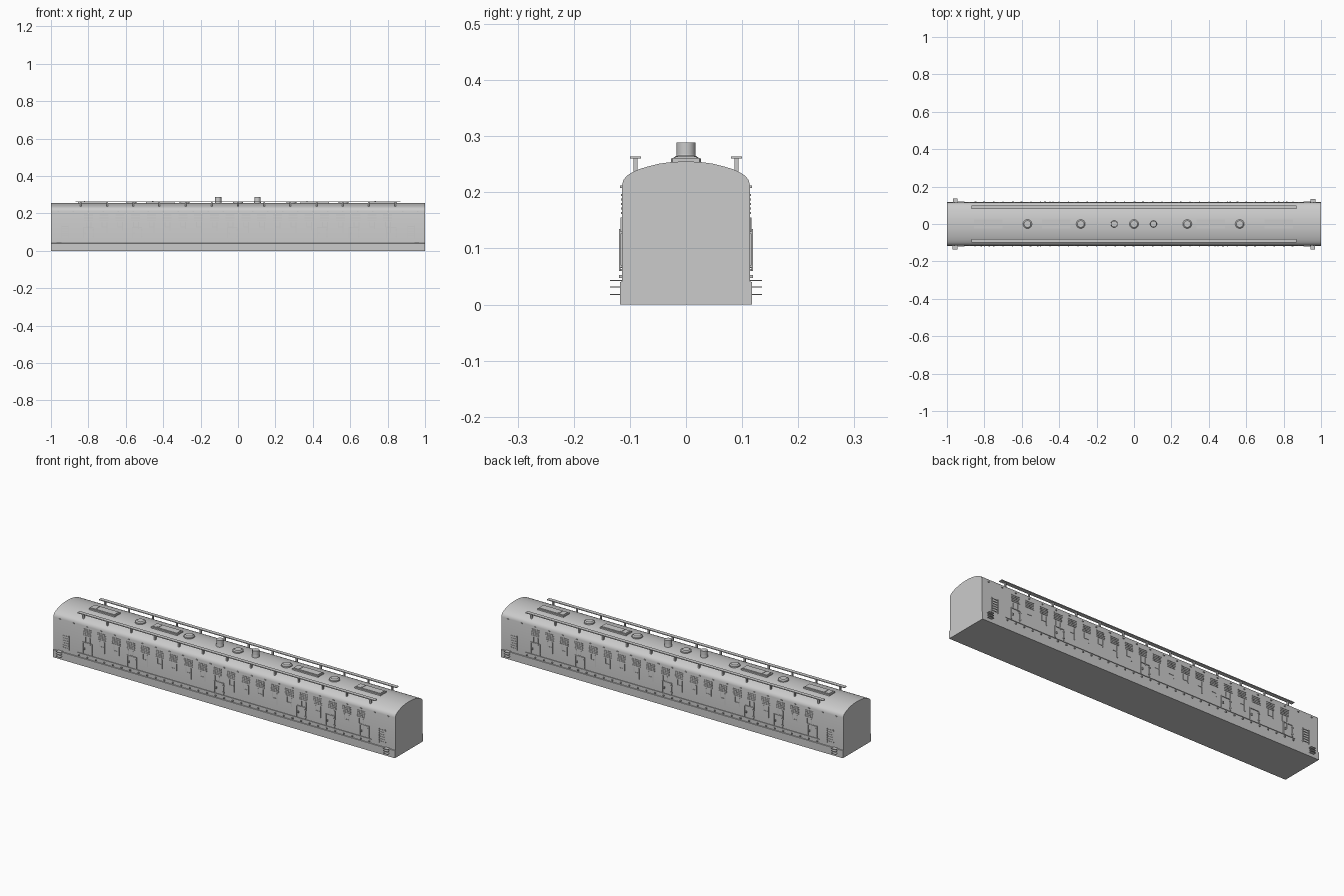
import bpy, bmesh, math
from mathutils import Matrix, Vector

if "Cube" in bpy.data.objects:
    bpy.data.objects.remove(bpy.data.objects["Cube"])

grey = bpy.data.materials.new("body grey")
grey.diffuse_color = (0.6, 0.6, 0.6, 1)
grey.use_nodes = True
grey.node_tree.nodes["Principled BSDF"].inputs["Base Color"].default_value = grey.diffuse_color


def finish(name, bm, smooth=False):
    bmesh.ops.recalc_face_normals(bm, faces=bm.faces)
    me = bpy.data.meshes.new(name)
    bm.to_mesh(me)
    bm.free()
    ob = bpy.data.objects.new(name, me)
    bpy.context.collection.objects.link(ob)
    me.materials.append(grey)
    if smooth:
        bpy.ops.object.select_all(action='DESELECT')
        ob.select_set(True)
        bpy.context.view_layer.objects.active = ob
        bpy.ops.object.shade_smooth_by_angle(angle=math.radians(35))
    return ob


def box(bm, x0, x1, y0, y1, z0, z1):
    m = Matrix.Translation(((x0 + x1) / 2, (y0 + y1) / 2, (z0 + z1) / 2))
    m = m @ Matrix.Diagonal((x1 - x0, y1 - y0, z1 - z0, 1))
    bmesh.ops.create_cube(bm, size=1, matrix=m)


def disc(bm, x, y, z0, z1, r0, r1, n=24):
    bmesh.ops.create_cone(bm, cap_ends=True, segments=n, radius1=r0, radius2=r1,
                          depth=z1 - z0, matrix=Matrix.Translation((x, y, (z0 + z1) / 2)))


def both_sides(bm):
    # the second side is the first one turned half a circle
    d = bmesh.ops.duplicate(bm, geom=bm.verts[:] + bm.edges[:] + bm.faces[:])
    vs = [g for g in d["geom"] if isinstance(g, bmesh.types.BMVert)]
    bmesh.ops.rotate(bm, verts=vs, cent=(0, 0, 0), matrix=Matrix.Rotation(math.pi, 3, 'Z'))


# body shell: straight sides, tight eaves, shallow arched roof
W = 0.114
half = [(0.118, 0), (0.118, 0.04), (W, 0.041), (W, 0.212), (0.112, 0.221), (0.106, 0.229),
        (0.097, 0.235), (0.084, 0.241), (0.068, 0.246), (0.048, 0.251), (0.025, 0.254), (0, 0.255)]
prof = half + [(-y, z) for y, z in half[-2::-1]]
bm = bmesh.new()
f = bm.faces.new([bm.verts.new((-1, y, z)) for y, z in prof])
ext = bmesh.ops.extrude_face_region(bm, geom=[f])
bmesh.ops.translate(bm, vec=(2, 0, 0), verts=[v for v in ext["geom"] if isinstance(v, bmesh.types.BMVert)])
finish("body_shell", bm, True)

# roof walkways, carried on small brackets
bm = bmesh.new()
box(bm, -0.87, 0.87, -0.1, -0.08, 0.26, 0.264)
for i in range(13):
    x = -0.84 + i * 0.14
    box(bm, x - 0.004, x + 0.004, -0.094, -0.086, 0.236, 0.26)
both_sides(bm)
finish("roof_walkways", bm)

# long roof hatches with a raised lid and a small divider
bm = bmesh.new()
for x in (-0.78, -0.415, 0.41, 0.775):
    box(bm, x - 0.076, x + 0.076, -0.024, 0.024, 0.25, 0.261)
    box(bm, x - 0.07, x + 0.07, -0.019, 0.019, 0.261, 0.264)
    box(bm, x - 0.044, x - 0.038, -0.015, 0.015, 0.264, 0.266)
finish("roof_hatches", bm)

# round fans
bm = bmesh.new()
for x in (-0.57, -0.285, 0, 0.285, 0.565):
    disc(bm, x, 0, 0.25, 0.26, 0.027, 0.027)
    disc(bm, x, 0, 0.26, 0.265, 0.024, 0.018)
finish("roof_fans", bm, True)

# exhaust stacks
bm = bmesh.new()
for x in (-0.106, 0.104):
    disc(bm, x, 0, 0.25, 0.268, 0.019, 0.017)
    disc(bm, x, 0, 0.268, 0.289, 0.017, 0.017)
finish("exhaust_stacks", bm, True)

# louvre slats in groups below the eaves
N = 20
xs = [-0.8 + i * 1.6 / (N - 1) for i in range(N)]
bm = bmesh.new()
for x in xs:
    for k in range(5):
        z = 0.161 + k * 0.0082
        box(bm, x - 0.024, x + 0.024, -0.1162, -W + 0.002, z, z + 0.0035)
both_sides(bm)
finish("louvre_slats", bm)

# upright pipes with short crossbars under the louvres
bm = bmesh.new()
for i, x in enumerate(xs):
    low = (0.118, 0.095, 0.108)[i % 3]
    box(bm, x + 0.012, x + 0.017, -0.1165, -W + 0.002, low, 0.155)
    box(bm, x - 0.014, x - 0.010, -0.116, -W + 0.002, 0.128, 0.155)
    box(bm, x - 0.014, x + 0.017, -0.116, -W + 0.002, 0.126, 0.129)
both_sides(bm)
finish("side_pipes", bm)

# access doors: raised frame strips, handle and hinges
bm = bmesh.new()
for x in (-0.8, -0.54, -0.03, 0.45, 0.62, 0.82):
    for s in (-1, 1):
        box(bm, x + s * 0.026 - 0.002, x + s * 0.026 + 0.002, -0.118, -W + 0.002, 0.065, 0.125)
    box(bm, x - 0.028, x + 0.028, -0.118, -W + 0.002, 0.123, 0.127)
    box(bm, x - 0.02, x - 0.014, -0.1195, -W + 0.002, 0.088, 0.098)
    for z in (0.075, 0.11):
        box(bm, x + 0.021, x + 0.03, -0.119, -W + 0.002, z, z + 0.006)
both_sides(bm)
finish("access_doors", bm)

# long sill rail and its brackets
bm = bmesh.new()
box(bm, -0.86, 0.86, -0.1175, -W + 0.002, 0.06, 0.0635)
for i in range(35):
    x = -0.85 + i * 0.05
    box(bm, x - 0.003, x + 0.003, -0.1195, -W + 0.002, 0.047, 0.053)
both_sides(bm)
finish("sill_rail", bm)

# small lugs along the eaves
bm = bmesh.new()
for i in range(25):
    x = -0.96 + i * 0.08
    box(bm, x - 0.004, x + 0.004, -0.118, -W + 0.002, 0.208, 0.212)
both_sides(bm)
finish("eaves_lugs", bm)

# end ladders: two rails and rungs
bm = bmesh.new()
for x in (-0.925, 0.925):
    for s in (-1, 1):
        box(bm, x + s * 0.018 - 0.002, x + s * 0.018 + 0.002, -0.119, -0.1165, 0.06, 0.135)
        for z in (0.066, 0.126):
            box(bm, x + s * 0.018 - 0.002, x + s * 0.018 + 0.002, -0.1165, -W + 0.002, z, z + 0.004)
    for k in range(6):
        z = 0.066 + k * 0.0125
        box(bm, x - 0.018, x + 0.018, -0.119, -0.117, z, z + 0.003)
both_sides(bm)
finish("end_ladders", bm)

# three step treads at each corner
bm = bmesh.new()
for x in (-0.958, 0.956):
    for z in (0.017, 0.03, 0.042):
        box(bm, x - 0.013, x + 0.013, -0.135, -0.11, z, z + 0.002)
both_sides(bm)
finish("corner_steps", bm)
